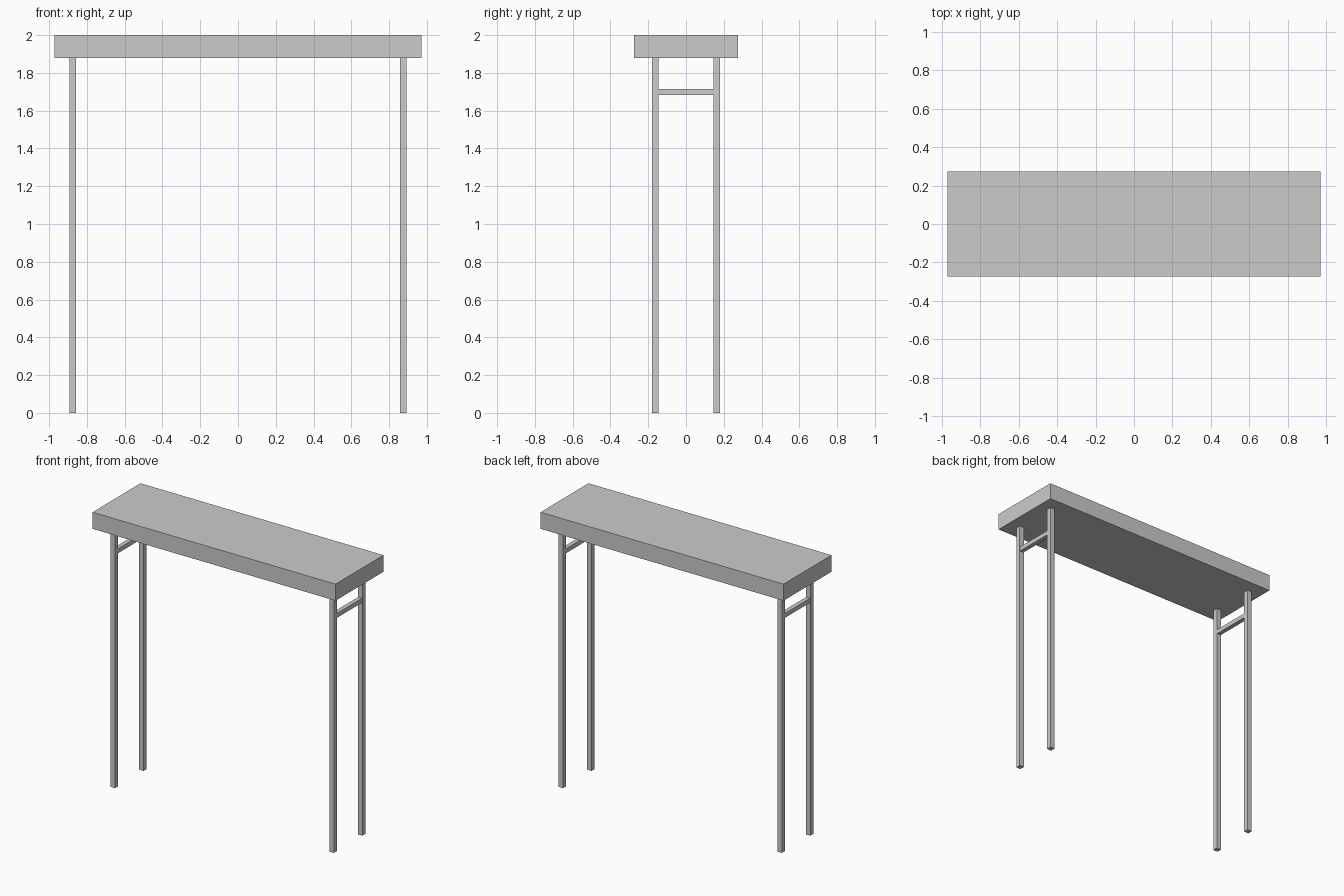
import bpy

if "Cube" in bpy.data.objects:
    bpy.data.objects.remove(bpy.data.objects["Cube"])


def box(name, x, y, z):
    """Box spanning the given (min, max) ranges."""
    spans = (x, y, z)
    bpy.ops.mesh.primitive_cube_add(size=1, location=[(a + b) / 2 for a, b in spans])
    ob = bpy.context.object
    ob.name = name
    ob.scale = [b - a for a, b in spans]
    bpy.ops.object.transform_apply(location=False, rotation=False, scale=True)
    return ob


LEG_X, LEG_Y, HALF = 0.875, 0.163, 0.018
TOP_Z = 1.88

# Thick table top
box("table_top", (-0.972, 0.972), (-0.274, 0.274), (TOP_Z, 2.0))

for side, sx in (("left", -1), ("right", 1)):
    cx = sx * LEG_X
    # Square legs
    for end, sy in (("front", -1), ("back", 1)):
        cy = sy * LEG_Y
        box(f"{end}_{side}_leg", (cx - HALF, cx + HALF),
            (cy - HALF, cy + HALF), (0, TOP_Z))
    # Rail joining each pair of legs
    box(f"{side}_rail", (cx - 0.016, cx + 0.016),
        (-LEG_Y + HALF, LEG_Y - HALF), (1.684, 1.716))
